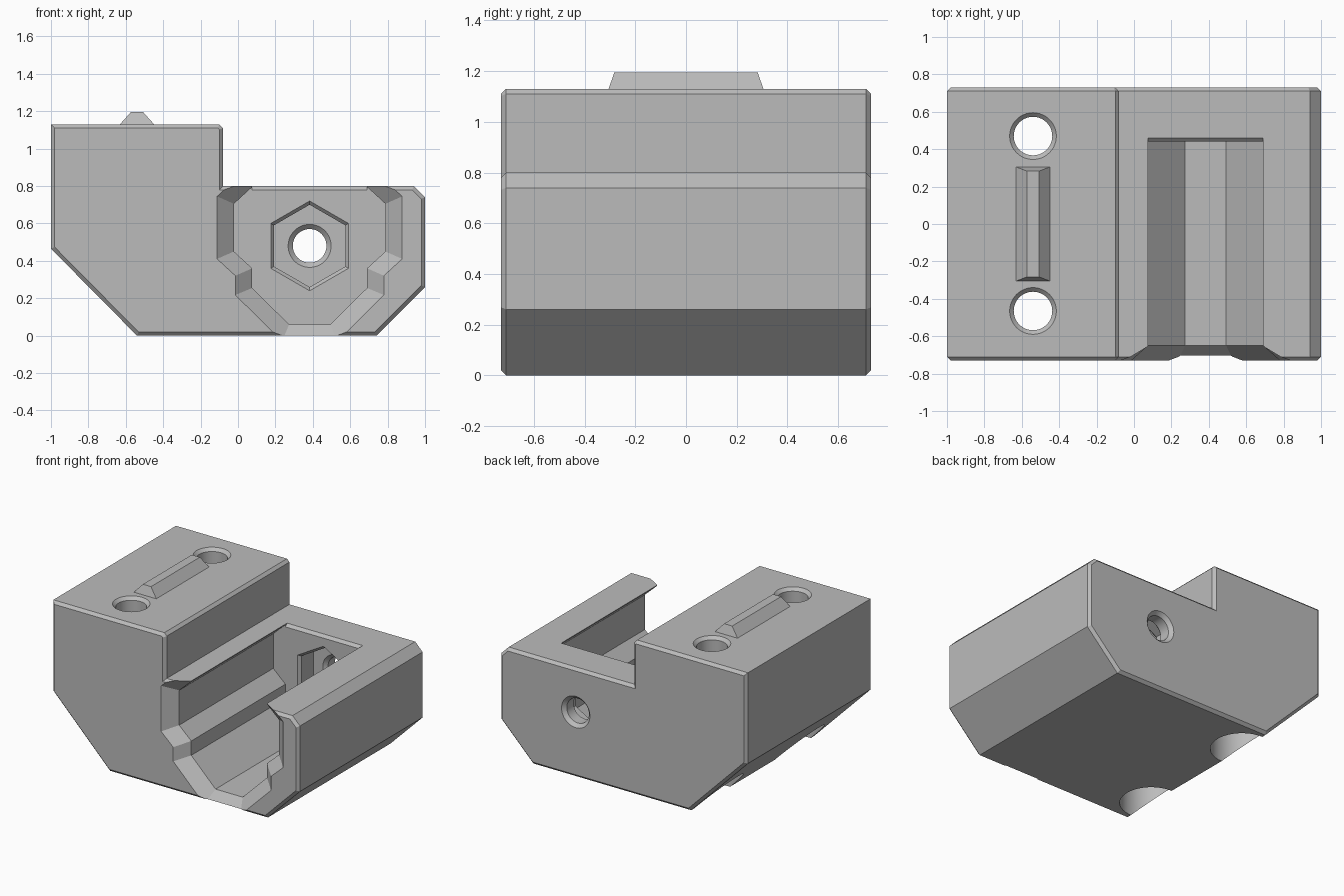
import bpy
import bmesh
from math import cos, sin, pi
from mathutils import Vector

if "Cube" in bpy.data.objects:
    bpy.data.objects.remove(bpy.data.objects["Cube"], do_unlink=True)

# Single plain grey
COLOUR = (0.5, 0.5, 0.5, 1)
grey = bpy.data.materials.new("plain_grey")
grey.use_nodes = True
grey.diffuse_color = COLOUR
grey.node_tree.nodes["Principled BSDF"].inputs["Base Color"].default_value = COLOUR


def loft(name, rings):
    """Closed solid through rings of equal point count."""
    bm = bmesh.new()
    loops = [[bm.verts.new(p) for p in ring] for ring in rings]
    n = len(loops[0])
    for a, b in zip(loops, loops[1:]):
        for i in range(n):
            j = (i + 1) % n
            bm.faces.new((a[i], a[j], b[j], b[i]))
    bm.faces.new(loops[0])
    bm.faces.new(loops[-1])
    bmesh.ops.recalc_face_normals(bm, faces=bm.faces)
    mesh = bpy.data.meshes.new(name)
    bm.to_mesh(mesh)
    bm.free()
    mesh.materials.append(grey)
    obj = bpy.data.objects.new(name, mesh)
    bpy.context.collection.objects.link(obj)
    return obj


def offset(points, d):
    """Mitred outward offset of a counter-clockwise outline."""
    pts = [Vector(p) for p in points]
    result = []
    for i, p in enumerate(pts):
        e1 = (p - pts[i - 1]).normalized()
        e2 = (pts[(i + 1) % len(pts)] - p).normalized()
        n1, n2 = Vector((e1.y, -e1.x)), Vector((e2.y, -e2.x))
        result.append(p + (n1 + n2) * d / (1 + n1.dot(n2)))
    return result


def along_y(name, outline, stations):
    """Loft an x-z outline through (y, offset) stations."""
    return loft(name, [[(p[0], y, p[1]) for p in offset(outline, d)]
                       for y, d in stations])


def bore(name, u, v, steps, axis="z", sides=48):
    """Stepped round or hexagonal hole from (radius, height) steps."""
    rings = []
    for r, h in steps:
        ring = []
        for i in range(sides):
            t = pi / 2 + 2 * pi * i / sides
            a, b = u + r * cos(t), v + r * sin(t)
            ring.append((a, b, h) if axis == "z" else (a, h, b))
        rings.append(ring)
    return loft(name, rings)


# Stepped body with chamfered front and back outlines
body_outline = [(-0.54, 0), (0.74, 0), (1, 0.26), (1, 0.74), (0.94, 0.8),
                (-0.08, 0.8), (-0.08, 1.11), (-0.1, 1.13), (-1, 1.13), (-1, 0.465)]
body = along_y("clamp_body", body_outline,
               [(-0.73, -0.02), (-0.71, 0), (0.71, 0), (0.73, -0.02)])

# Undercut channel, mirrored about its centre line and flared at the front
CX, CZ = 0.383, 0.48
half = [(0.11, 0.06), (0.307, 0.255), (0.307, 0.36), (0.405, 0.45),
        (0.405, 0.705), (0.307, 0.795), (0.307, 1)]
channel = [(CX + x, z) for x, z in half] + [(CX - x, z) for x, z in reversed(half)]
cutters = [along_y("channel_cutter", channel,
                   [(-0.77, 0.135), (-0.65, 0), (0.44, 0)])]

# Small chamfer on the rear lip of the channel
lip = [(0.4, 0.77), (0.43, 0.77), (0.47, 0.81), (0.4, 0.81)]
cutters.append(loft("lip_cutter", [[(CX + s * 0.307, y, z) for y, z in lip]
                                   for s in (-1, 1)]))

# Nut pocket and screw hole through the back wall
cutters.append(bore("nut_cutter", CX, CZ,
                    [(0.25, 0.43), (0.22, 0.46), (0.22, 0.6)], "y", 6))
cutters.append(bore("rear_hole_cutter", CX, CZ,
                    [(0.125, 0.59), (0.09, 0.625), (0.09, 0.705), (0.13, 0.745)], "y"))

# Two vertical screw holes, counterbored below and countersunk above
for y in (-0.465, 0.47):
    cutters.append(bore("mount_hole_cutter", -0.54, y,
                        [(0.21, -0.1), (0.21, 0.55), (0.103, 0.55),
                         (0.103, 1.108), (0.145, 1.15)]))

bpy.ops.object.select_all(action="DESELECT")
bpy.context.view_layer.objects.active = body
body.select_set(True)
for cutter in cutters:
    cutter.hide_render = True
    mod = body.modifiers.new(cutter.name, "BOOLEAN")
    mod.operation = "DIFFERENCE"
    mod.solver = "EXACT"
    mod.object = cutter
    bpy.ops.object.modifier_apply(modifier=mod.name)
    bpy.data.objects.remove(cutter, do_unlink=True)
bpy.ops.object.shade_smooth_by_angle(angle=pi / 9)

# Tapered locating ridge on the tall block
ridge = [[(-0.54 + sx * w, sy * d, z) for sx, sy in ((-1, -1), (1, -1), (1, 1), (-1, 1))]
         for w, d, z in ((0.093, 0.306, 1.128), (0.033, 0.283, 1.195))]
loft("locating_ridge", ridge)
